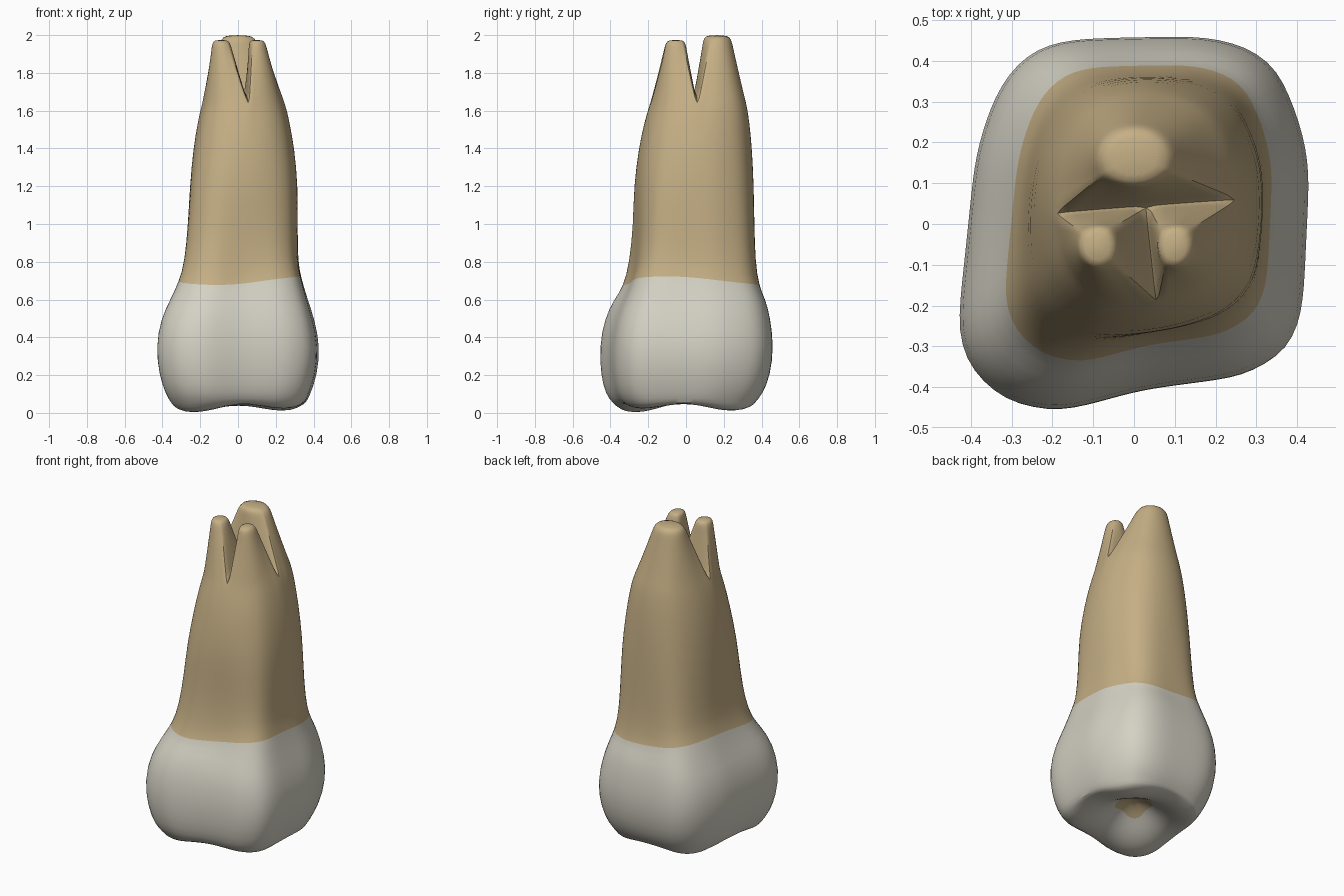
import bpy, bmesh, math
from mathutils import Vector

if "Cube" in bpy.data.objects:
    bpy.data.objects.remove(bpy.data.objects["Cube"])

N = 48                      # columns around the tooth
TAU = 2 * math.pi


def material(name, rgb):
    m = bpy.data.materials.new(name)
    m.use_nodes = True
    m.diffuse_color = (*rgb, 1)
    bsdf = next(n for n in m.node_tree.nodes if n.type == 'BSDF_PRINCIPLED')
    bsdf.inputs["Base Color"].default_value = (*rgb, 1)
    bsdf.inputs["Roughness"].default_value = 0.6
    return m


# Skewed, rounded-square crown outline, turned into a radius per angle
OUTLINE = [(-.435, -.28), (-.41, -.36), (-.31, -.445), (-.18, -.465), (.02, -.41),
           (.28, -.375), (.39, -.31), (.42, -.23), (.437, .13), (.425, .22),
           (.355, .40), (.28, .445), (.17, .465), (-.1, .46), (-.22, .45),
           (-.31, .38), (-.36, .27), (-.39, .16)]


def outline_radii():
    pts = [Vector((x / .437, y / .463)) for x, y in OUTLINE]
    out = []
    for i in range(N):
        d = Vector((math.cos(TAU * i / N), math.sin(TAU * i / N)))
        for p, q in zip(pts, pts[1:] + pts[:1]):
            edge = q - p
            across = d.cross(edge)
            reach = p.cross(edge) / across if across else 0
            if reach > 0 and -1e-6 <= p.cross(d) / across <= 1 + 1e-6:
                out.append(reach)
                break
    return [(out[i - 1] + 4 * out[i] + out[(i + 1) % N]) / 6 for i in range(N)]


RADII = outline_radii()

# Body sections: z, x min, x max, y min, y max
SECTIONS = [(.05, -.36, .36, -.39, .36), (.1, -.39, .385, -.43, .405),
            (.2, -.425, .42, -.455, .445), (.35, -.443, .437, -.463, .463),
            (.5, -.415, .405, -.435, .445), (.6, -.365, .37, -.385, .42),
            (.7, -.317, .335, -.335, .385), (.8, -.29, .318, -.303, .366),
            (1.0, -.275, .316, -.287, .36), (1.2, -.262, .316, -.285, .356),
            (1.4, -.24, .297, -.256, .346), (1.54, -.215, .27, -.225, .332),
            (1.62, -.195, .25, -.2, .32)]
NECK = 6                    # section where enamel meets root

# Chewing-side cusps: x, y, strength
CUSPS = [(-.25, -.28, 1), (.26, -.25, .85), (.25, .25, .92), (-.24, .26, .92)]


def chewing_height(x, y):
    bumps = sum(s * math.exp(-((x - cx) ** 2 + (y - cy) ** 2) / .08) for cx, cy, s in CUSPS)
    pit = .1 * math.exp(-(x * x + y * y) / .03)
    return max(.17 - .16 * bumps, 0) + pit


bm = bmesh.new()


def bridge(a, b, mat):
    n = len(a)
    for i in range(n):
        j = (i + 1) % n
        bm.faces.new((a[i], a[j], b[j], b[i])).material_index = mat


def section_ring(index):
    z, x0, x1, y0, y1 = SECTIONS[index]
    cx, cy, hx, hy = (x0 + x1) / 2, (y0 + y1) / 2, (x1 - x0) / 2, (y1 - y0) / 2
    rounding = min(max((z - .7) / .7, 0), 1) * .65
    ring = []
    for i, r in enumerate(RADII):
        a = TAU * i / N
        r += (1.02 - r) * rounding
        wave = .034 * math.cos(2 * a + .7) if index == NECK else 0
        ring.append(bm.verts.new((cx + hx * r * math.cos(a), cy + hy * r * math.sin(a), z + wave)))
    return ring


# Crown and root trunk
rings = [section_ring(i) for i in range(len(SECTIONS))]
for i in range(len(rings) - 1):
    bridge(rings[i], rings[i + 1], 0 if i < NECK else 1)

# Chewing surface: concentric rings following the cusps, with a stained pit
outer = rings[0]
for scale in (.77, .66, .55, .44, .33, .23, .12):
    inner = []
    for i, r in enumerate(RADII):
        a = TAU * i / N
        x, y = .437 * scale * r * math.cos(a), .46 * scale * r * math.sin(a)
        inner.append(bm.verts.new((x, y, chewing_height(x, y))))
    bridge(outer, inner, 1 if scale < .2 else 0)
    outer = inner
middle = bm.verts.new((0, 0, chewing_height(0, 0)))
for i in range(N):
    bm.faces.new((outer[i], outer[(i + 1) % N], middle)).material_index = 1

# Furcation: three valleys meeting in the centre of the trunk top
top = rings[-1]
hub = bm.verts.new((.03, .045, 1.7))
RIGHT, FRONT = 25, 37       # trunk columns where the valleys leave (left is column 0)
valleys = {}
for k in (0, RIGHT, FRONT):
    top[k].co.z += .025
    valleys[k] = [bm.verts.new(top[k].co.lerp(hub.co, t)) for t in (.2, .4, .6, .8)]


def root(start, end, tip, size):
    """Loft from one sector of the trunk top to an elliptical tip."""
    arc = [top[i % N] for i in range(start, end + 1)]
    base = arc + valleys[end % N] + [hub] + valleys[start % N][::-1]
    mid = sum((v.co for v in base), Vector()) / len(base)
    prev = base
    for t, scale in ((.15, 1), (.32, 1), (.5, 1), (.68, 1), (.84, 1), (.95, 1), (1, .75)):
        ring = []
        for v in base:
            d = v.co - mid
            a = math.atan2(d.y, d.x)
            goal = Vector((tip[0] + size[0] * scale * math.cos(a),
                           tip[1] + size[1] * scale * math.sin(a), tip[2]))
            p = v.co.lerp(goal, t ** .95)
            p.z = v.co.z + (tip[2] - v.co.z) * t
            ring.append(bm.verts.new(p))
        bridge(prev, ring, 1)
        prev = ring
    bm.faces.new(prev).material_index = 1


root(0, RIGHT, (0, .165, 2.0), (.085, .07))
root(RIGHT, FRONT, (-.09, -.055, 1.975), (.045, .05))
root(FRONT, N, (.1, -.055, 1.975), (.042, .05))

bmesh.ops.recalc_face_normals(bm, faces=bm.faces[:])
mesh = bpy.data.meshes.new("molar_tooth")
bm.to_mesh(mesh)
bm.free()
mesh.materials.append(material("enamel_white", (.66, .64, .55)))
mesh.materials.append(material("root_tan", (.56, .43, .235)))

tooth = bpy.data.objects.new("molar_tooth", mesh)
bpy.context.collection.objects.link(tooth)
bpy.context.view_layer.objects.active = tooth
tooth.select_set(True)
bpy.ops.object.shade_smooth_by_angle(angle=math.radians(60))
soften = tooth.modifiers.new("soften", 'SUBSURF')
soften.levels = soften.render_levels = 1
